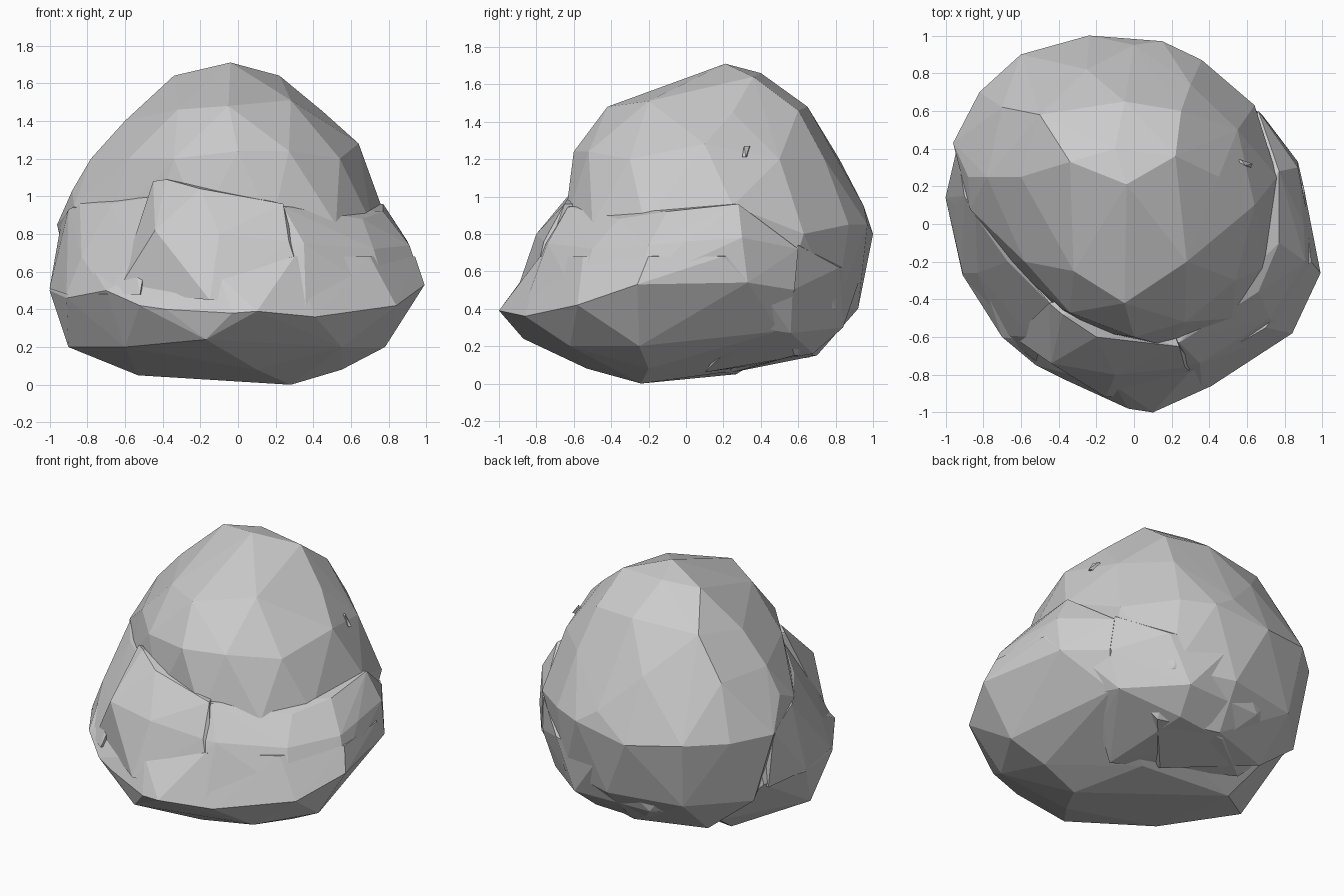
import bpy, bmesh


def boulder(name, rings):
    """Faceted convex stone from level outlines (height, [(x, y), ...])."""
    bm = bmesh.new()
    for z, outline in rings:
        for p in outline:
            # a third number overrides the ring height for a tilted facet
            bm.verts.new((p[0], p[1], p[2] if len(p) > 2 else z))
    res = bmesh.ops.convex_hull(bm, input=bm.verts[:])
    junk = {g for g in res["geom_interior"] + res["geom_unused"]
            if isinstance(g, bmesh.types.BMVert) and g.is_valid}
    bmesh.ops.delete(bm, geom=list(junk), context='VERTS')
    bmesh.ops.recalc_face_normals(bm, faces=bm.faces[:])
    mesh = bpy.data.meshes.new(name)
    bm.to_mesh(mesh)
    bm.free()
    ob = bpy.data.objects.new(name, mesh)
    bpy.context.collection.objects.link(ob)
    return ob


# Tall rear boulder
upper = boulder("upper_boulder", [
    (1.71, [(-0.04, 0.21)]),
    (1.64, [(-0.34, 0.33), (0.22, 0.36), (-0.1, 0.4, 1.66), (-0.06, -0.03, 1.60)]),
    (1.46, [(-0.6, 0.25, 1.4), (-0.5, 0.58), (-0.05, 0.65, 1.48), (0.25, 0.6),
            (0.45, 0.25, 1.45), (0.28, -0.2, 1.51), (-0.05, -0.42, 1.48),
            (-0.32, -0.25)]),
    (1.2, [(-0.78, 0.25), (-0.7, 0.62), (-0.25, 0.82), (0.3, 0.74), (0.55, 0.5),
           (0.64, 0.1, 1.28), (0.54, -0.3), (0.27, -0.52, 1.24), (0.0, -0.6, 1.24),
           (-0.34, -0.47), (-0.58, -0.2)]),
    (0.85, [(-0.88, 0.25, 1.03), (-0.96, 0.43), (-0.82, 0.7), (-0.6, 0.9),
            (-0.24, 1.0, 0.8), (0.0, 0.95, 0.95), (0.15, 0.97), (0.36, 0.87),
            (0.64, 0.63, 0.8), (0.76, 0.25, 0.95), (0.71, -0.22), (0.52, -0.5),
            (0.18, -0.65), (-0.2, -0.57), (-0.45, -0.43), (-0.68, -0.2),
            (-0.87, 0.08, 0.95)]),
    (0.4, [(-0.86, 0.5), (-0.55, 0.82), (-0.05, 0.92), (0.35, 0.8), (0.6, 0.5)]),
    (0.15, [(-0.55, 0.55), (-0.1, 0.7), (0.3, 0.58), (0.0, 0.25, 0.06)]),
])

# Broad low base running round the front and both sides
base = boulder("base_boulder", [
    (0.68, [(0.94, -0.2), (0.7, -0.55), (0.3, -0.78), (-0.1, -0.86, 0.58),
            (-0.52, -0.62, 0.6), (-0.8, -0.3, 0.66), (-0.95, 0.2, 0.68),
            (-0.85, 0.45), (0.66, 0.55, 0.7), (0.9, 0.2)]),
    (0.5, [(0.99, -0.26, 0.53), (0.84, -0.58, 0.42), (0.41, -0.86, 0.36),
           (0.1, -1.0, 0.39), (-0.03, -0.98, 0.38), (-0.38, -0.82, 0.4),
           (-0.52, -0.75, 0.42), (-0.7, -0.6), (-0.91, -0.27, 0.46),
           (-1.0, 0.14), (-0.9, 0.45), (0.68, 0.58), (0.87, 0.33, 0.54)]),
    (0.2, [(0.78, -0.25), (0.55, -0.62), (-0.17, -0.87, 0.24), (-0.6, -0.5),
           (-0.9, -0.05), (-0.6, 0.5), (0.6, 0.5, 0.28)]),
    (0.06, [(0.55, -0.2, 0.08), (0.28, -0.24, 0.0), (0.1, -0.53, 0.08),
            (-0.53, 0.27, 0.05), (-0.2, 0.0), (0.1, 0.2)]),
])

# Raised ledge lapping the front of the upper boulder
front = boulder("front_ledge", [
    (0.95, [(-0.45, -0.42, 1.08), (-0.38, -0.48, 1.09), (-0.2, -0.6, 1.04),
            (0.24, -0.65, 0.96), (0.1, -0.3, 0.96)]),
    (0.8, [(-0.44, -0.74, 0.82), (-0.1, -0.8, 0.8), (0.27, -0.76, 0.76)]),
    (0.45, [(-0.64, -0.6, 0.5), (-0.15, -0.92), (0.38, -0.84, 0.42), (0.1, -0.2)]),
])
# Ledge continuing down the right side
right = boulder("right_ledge", [
    (0.9, [(0.05, -0.6, 0.95), (0.24, -0.63, 0.945), (0.45, -0.55, 0.86),
           (0.66, -0.36, 0.88), (0.77, -0.1, 0.92), (0.77, 0.28, 0.96), (0.5, 0.2)]),
    (0.75, [(0.87, 0.3, 0.78), (0.9, 0.0, 0.76), (0.91, -0.2, 0.74),
            (0.72, -0.5, 0.72), (0.35, -0.74), (0.1, -0.77)]),
    (0.45, [(0.87, 0.33, 0.54), (0.68, 0.58, 0.5), (0.66, 0.6, 0.72),
            (0.98, -0.25, 0.53), (0.8, -0.58), (0.36, -0.86, 0.42),
            (0.05, -0.9), (0.2, 0.1)]),
])

# Sloping left cheek joining the upper boulder to the base
cheek = boulder("left_cheek", [
    (0.85, [(-0.94, 0.4), (-0.9, 0.15, 0.93), (-0.84, 0.04, 0.96),
            (-0.67, -0.2, 0.96), (-0.43, -0.44, 1.0), (-0.3, 0.2)]),
    (0.68, [(-0.95, 0.1), (-0.83, -0.26), (-0.55, -0.6)]),
    (0.48, [(-1.0, 0.14, 0.51), (-0.91, -0.26), (-0.7, -0.59),
            (-0.52, -0.73), (-0.3, 0.2), (-0.92, 0.43)]),
])

# Uneven stone under the back
foot = boulder("back_foot", [
    (0.62, [(-0.55, 0.8), (0.0, 0.95), (0.4, 0.82), (0.65, 0.6, 0.74),
            (0.68, 0.57, 0.5), (0.78, 0.4, 0.5)]),
    (0.27, [(-0.65, 0.55), (-0.3, 0.82, 0.3), (0.25, 0.84, 0.3), (0.59, 0.56),
            (0.65, 0.35, 0.3)]),
    (0.12, [(-0.5, 0.4), (-0.15, 0.66, 0.14), (0.2, 0.68, 0.16), (0.5, 0.3, 0.2),
            (0.28, 0.1, 0.06)]),
])

# Small chip clinging to the right face
boulder("stone_chip", [
    (1.27, [(0.57, 0.34), (0.52, 0.35), (0.59, 0.31)]),
    (1.21, [(0.63, 0.32), (0.58, 0.33), (0.62, 0.3)]),
])

# Fuse the overlapping stones into one solid rock
for part in (base, front, right, cheek, foot):
    mod = upper.modifiers.new("fuse_" + part.name, 'BOOLEAN')
    mod.operation, mod.solver, mod.object = 'UNION', 'EXACT', part
bpy.context.view_layer.update()
fused = bpy.data.meshes.new_from_object(
    upper.evaluated_get(bpy.context.evaluated_depsgraph_get()))
upper.modifiers.clear()
upper.data = fused
upper.name = "fused_rock"
for part in (base, front, right, cheek, foot):
    bpy.data.objects.remove(part)
